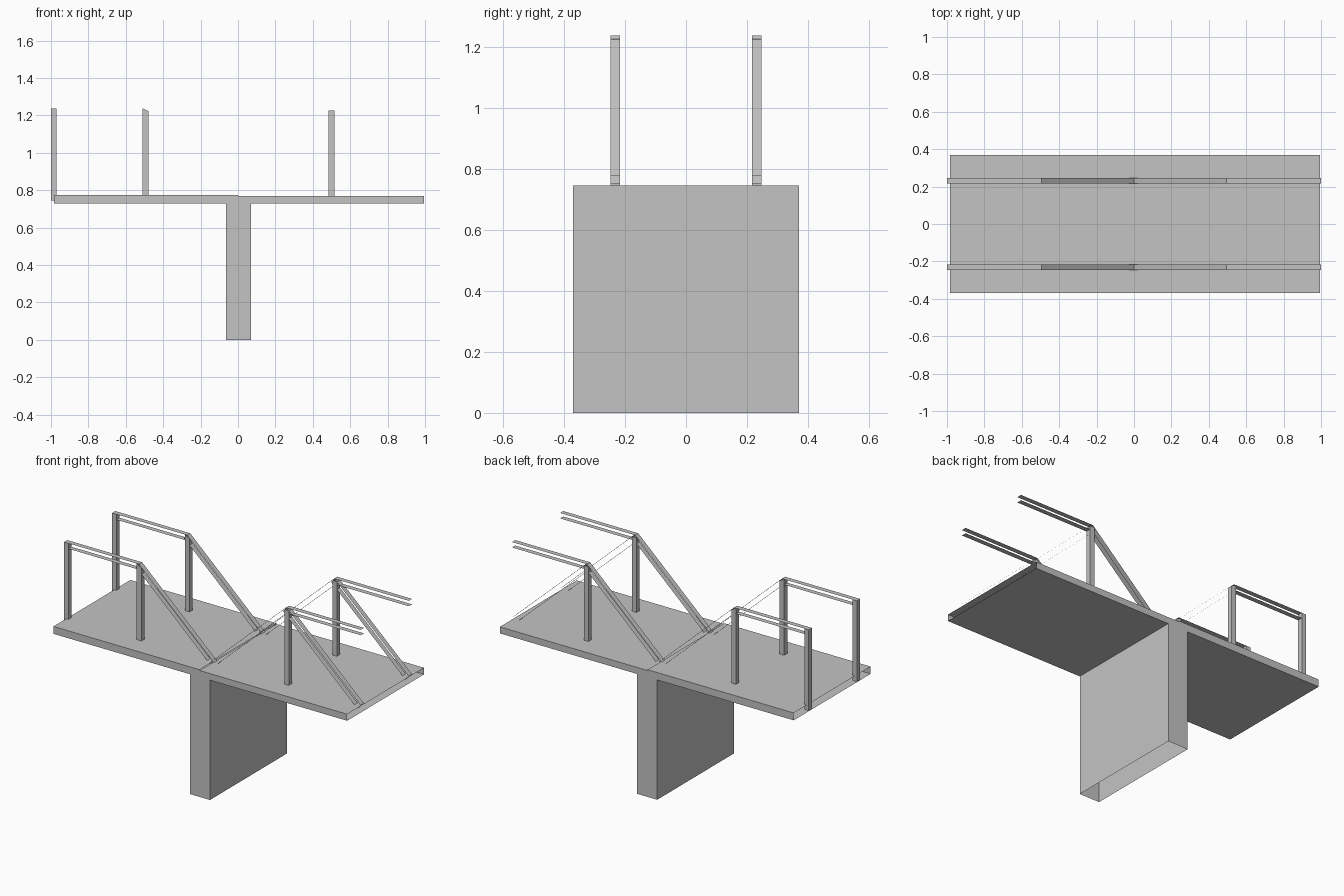
import bpy
from mathutils import Vector

if "Cube" in bpy.data.objects:
    bpy.data.objects.remove(bpy.data.objects["Cube"])

grey = bpy.data.materials.new("concrete_grey")
grey.diffuse_color = (0.55, 0.55, 0.55, 1)
grey.use_nodes = True
grey.node_tree.nodes["Principled BSDF"].inputs["Base Color"].default_value = grey.diffuse_color


def make(name, verts, faces):
    me = bpy.data.meshes.new(name)
    me.from_pydata(verts, [], faces)
    me.materials.append(grey)
    ob = bpy.data.objects.new(name, me)
    bpy.context.collection.objects.link(ob)
    return ob


SIDES = {"-x": (0, 4, 7, 3), "+x": (1, 2, 6, 5), "-y": (0, 1, 5, 4),
         "+y": (3, 7, 6, 2), "-z": (0, 3, 2, 1), "+z": (4, 5, 6, 7)}


def shell(name, x, y, z, skip=(), z_right=None):
    """Box with some sides left open; z_right gives a slanted top."""
    zr = z[1] if z_right is None else z_right
    v = [(x[0], y[0], z[0]), (x[1], y[0], z[0]), (x[1], y[1], z[0]), (x[0], y[1], z[0]),
         (x[0], y[0], z[1]), (x[1], y[0], zr), (x[1], y[1], zr), (x[0], y[1], z[1])]
    return make(name, v, [f for k, f in SIDES.items() if k not in skip])


def rail(name, a, b, y, depth):
    """Open-sided bar: an upper and a lower strip between two (x, z) points."""
    d = Vector((b[0] - a[0], b[1] - a[1])).normalized()
    n = Vector((-d.y, d.x)) * depth
    v = []
    for ox, oz in ((0, 0), (-n.x, -n.y)):
        v += [(a[0] + ox, y[0], a[1] + oz), (b[0] + ox, y[0], b[1] + oz),
              (b[0] + ox, y[1], b[1] + oz), (a[0] + ox, y[1], a[1] + oz)]
    return make(name, v, [(0, 1, 2, 3), (7, 6, 5, 4)])


W = (-0.37, 0.37)
# Pier, open underneath and tucked into the deck
shell("pier", (-0.065, 0.07), W, (0, 0.745), ("-z", "+z"))
# Deck halves, open at the ends
shell("deck_left", (-0.985, 0), W, (0.73, 0.775), ("-x", "+x"))
shell("deck_right", (0, 0.995), W, (0.73, 0.77), ("-x", "+x"))

# Side frames
for side, y in (("front", (-0.247, -0.216)), ("back", (0.216, 0.247))):
    for tag, x, top, zr in (("end", (-1.0, -0.97), 1.238, 1.238),
                            ("left", (-0.51, -0.478), 1.238, 1.222),
                            ("right", (0.485, 0.515), 1.226, 1.226)):
        shell(f"{side}_{tag}_post", x, y, (0.745, top), ("-z", "+z"), zr)
    rail(f"{side}_top_rail_left", (-1.0, 1.238), (-0.495, 1.238), y, 0.033)
    rail(f"{side}_top_rail_right", (0.495, 1.238), (1.0, 1.238), y, 0.033)
    rail(f"{side}_brace_left", (-0.495, 1.238), (0.01, 0.773), y, 0.03)
    rail(f"{side}_brace_middle", (-0.01, 0.773), (0.495, 1.238), y, 0.03)
    rail(f"{side}_brace_right", (0.5, 1.238), (1.0, 0.778), y, 0.035)
